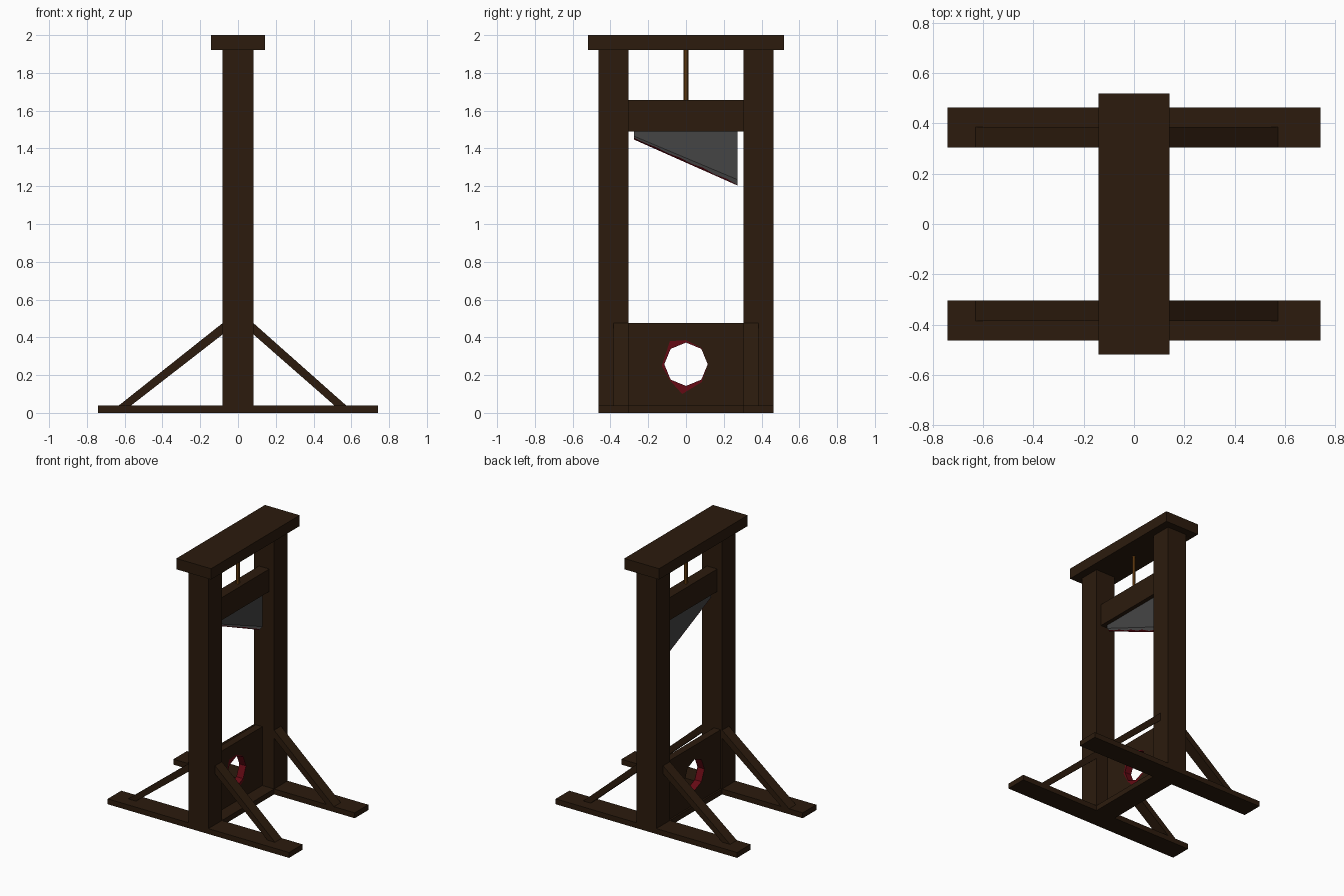
import bpy, bmesh
from math import cos, sin, pi

if "Cube" in bpy.data.objects:
    bpy.data.objects.remove(bpy.data.objects["Cube"])


def material(name, rgb):
    m = bpy.data.materials.new(name)
    m.diffuse_color = (*rgb, 1)
    m.use_nodes = True
    m.node_tree.nodes["Principled BSDF"].inputs["Base Color"].default_value = m.diffuse_color
    return m


WOOD = material("dark_wood", (0.025, 0.011, 0.004))
STEEL = material("steel", (0.06, 0.06, 0.06))
EDGE = material("sharpened_steel", (0.22, 0.22, 0.22))
RED = material("red_stain", (0.13, 0.003, 0.007))
ROPE = material("rope", (0.17, 0.06, 0.007))


def mesh_object(name, verts, faces, mats, indices=None):
    bm = bmesh.new()
    vs = [bm.verts.new(v) for v in verts]
    for i, f in enumerate(faces):
        face = bm.faces.new([vs[k] for k in f])
        face.material_index = indices[i] if indices else 0
    bmesh.ops.recalc_face_normals(bm, faces=bm.faces)
    me = bpy.data.meshes.new(name)
    bm.to_mesh(me)
    bm.free()
    for m in mats:
        me.materials.append(m)
    ob = bpy.data.objects.new(name, me)
    bpy.context.collection.objects.link(ob)
    return ob


def prism(name, lower, upper, mat):
    """Solid between two matching polygons."""
    n = len(lower)
    faces = [list(range(n))[::-1], list(range(n, 2 * n))]
    faces += [[i, (i + 1) % n, n + (i + 1) % n, n + i] for i in range(n)]
    return mesh_object(name, lower + upper, faces, [mat])


def box(name, x, y, z, mat=WOOD):
    ring = [(x[0], y[0]), (x[1], y[0]), (x[1], y[1]), (x[0], y[1])]
    return prism(name, [(*p, z[0]) for p in ring], [(*p, z[1]) for p in ring], mat)


# Posts, feet and diagonal braces on both sides
for side, s in (("left", -1), ("right", 1)):
    y = sorted((s * 0.305, s * 0.463))
    box(side + "_post", (-0.082, 0.082), y, (0.04, 1.92))
    box(side + "_foot", (-0.742, 0.742), y, (0, 0.04))
    for end, pts in (
        ("back", [(-0.63, 0.04), (-0.565, 0.04), (-0.082, 0.415), (-0.082, 0.475)]),
        ("front", [(0.572, 0.04), (0.51, 0.04), (0.082, 0.415), (0.082, 0.475)]),
    ):
        prism(f"{side}_{end}_brace",
              [(px, s * 0.305, pz) for px, pz in pts],
              [(px, s * 0.385, pz) for px, pz in pts], WOOD)

# Cross timbers
box("top_beam", (-0.142, 0.142), (-0.518, 0.518), (1.92, 2.0))
box("bottom_sill", (-0.082, 0.082), (-0.305, 0.305), (0, 0.04))
box("blade_carrier", (-0.042, 0.042), (-0.305, 0.305), (1.49, 1.657))

# Rope
ring = [(0.012 * cos(i * pi / 4), 0.012 * sin(i * pi / 4)) for i in range(8)]
prism("rope", [(*p, 1.65) for p in ring], [(*p, 1.925) for p in ring], ROPE)

# Neck board with octagonal hole, stained on the inside wall
XB, XF, ZC = -0.07, -0.015, 0.2575
hole = [(0.115 * cos(i * pi / 4), ZC + 0.115 * sin(i * pi / 4)) for i in range(8)]
top, bot = 0.475, 0.04
outer = [(0.305, ZC), (0.305, top), (0, top), (-0.305, top),
         (-0.305, ZC), (-0.305, bot), (0, bot), (0.305, bot)]
verts = [(x, *p) for x in (XB, XF) for p in outer + hole]
faces, idx = [], []
for i in range(8):
    j = (i + 1) % 8
    faces += [[i, j, 8 + j, 8 + i], [16 + i, 16 + j, 24 + j, 24 + i],
              [i, j, 16 + j, 16 + i], [8 + i, 8 + j, 24 + j, 24 + i]]
    idx += [0, 0, 0, 1]
mesh_object("neck_board", verts, faces, [WOOD, RED], idx)

# Irregular stain around the hole on the board face
spill = [(0.117, ZC), (0.083, 0.343), (0, 0.385), (-0.085, 0.38),
         (-0.128, 0.25), (-0.085, 0.172), (-0.02, 0.1), (0.083, 0.163)]
sv = [(XF + 0.002, *p) for p in spill + hole]
mesh_object("hole_stain", sv,
            [[i, (i + 1) % 8, 8 + (i + 1) % 8, 8 + i] for i in range(8)], [RED])

# Slanted blade, bevelled on the front side only
T, YL, YR = 0.012, -0.275, 0.272


def section(y, z_bevel, z_edge):
    return [(-T, y, 1.49), (T, y, 1.49), (T, y, z_bevel), (-T, y, z_edge)]


blade_faces = [[0, 1, 2, 3], [4, 5, 6, 7]]
blade_faces += [[i, (i + 1) % 4, 4 + (i + 1) % 4, 4 + i] for i in range(4)]
mesh_object("blade", section(YL, 1.465, 1.45) + section(YR, 1.235, 1.207),
            blade_faces, [STEEL, EDGE], [0, 0, 0, 0, 1, 0])

# Ragged stain along the cutting edge
heights = [0.6, 0.45, 0.65, 0.35, 0.6, 0.3, 0.55, 0.2, 0.4, 0.1]
low, high = [], []
for i, h in enumerate(heights):
    t = i / (len(heights) - 1)
    y = YL + (YR - YL) * t
    edge, bevel = 1.45 - 0.243 * t, 1.465 - 0.23 * t
    low.append((-T + 0.001, y, edge - 0.003))
    high.append((-T + 2 * T * h + 0.001, y, edge + (bevel - edge) * h - 0.003))
n = len(heights)
mesh_object("edge_stain", low + high,
            [[i, i + 1, n + i + 1, n + i] for i in range(n - 1)], [RED])
